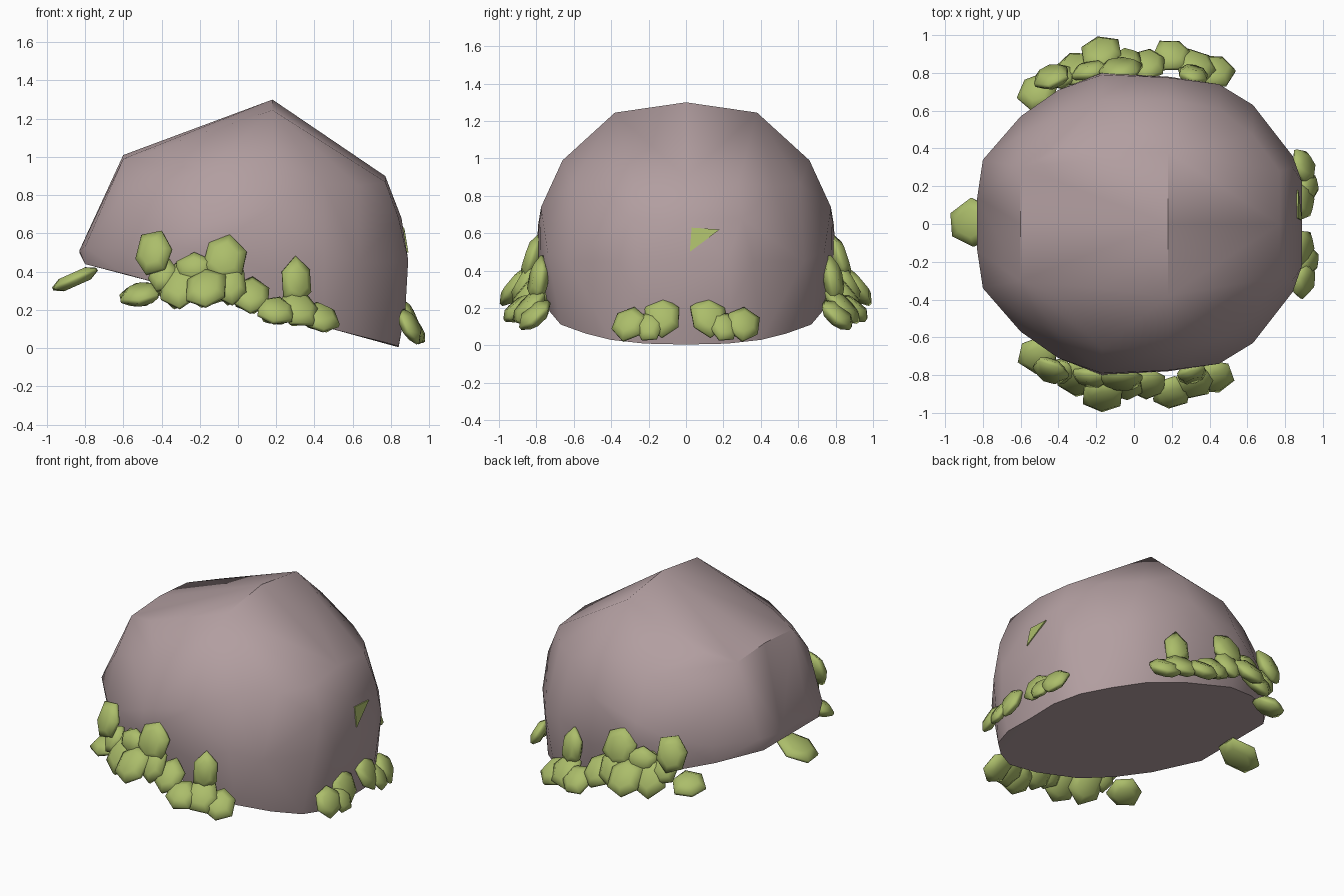
import bpy, bmesh, math, random
from mathutils import Vector, Matrix

if "Cube" in bpy.data.objects:
    bpy.data.objects.remove(bpy.data.objects["Cube"])


def material(name, colour):
    m = bpy.data.materials.new(name)
    m.diffuse_color = (*colour, 1)
    m.use_nodes = True
    m.node_tree.nodes["Principled BSDF"].inputs["Base Color"].default_value = m.diffuse_color
    return m


stone = material("mauve stone", (0.445, 0.342, 0.352))
green = material("leaf green", (0.41, 0.51, 0.145))


def finish(bm, name, mat, angle):
    bmesh.ops.recalc_face_normals(bm, faces=bm.faces)
    me = bpy.data.meshes.new(name)
    bm.to_mesh(me)
    bm.free()
    me.materials.append(mat)
    ob = bpy.data.objects.new(name, me)
    bpy.context.collection.objects.link(ob)
    bpy.ops.object.select_all(action='DESELECT')
    ob.select_set(True)
    bpy.context.view_layer.objects.active = ob
    bpy.ops.object.shade_smooth_by_angle(angle=math.radians(angle))
    return ob


# Boulder: hull of half cross-sections (x: [(y, z), ...]) mirrored in y
sections = {
    -0.83: [(0, 0.50), (0.14, 0.51)],
    -0.80: [(0.34, 0.53), (0.30, 0.44), (0, 0.44)],
    -0.60: [(0, 1.01), (0.30, 0.99), (0.47, 0.80), (0.57, 0.52), (0.54, 0.39)],
    -0.40: [(0.38, 1.04), (0.58, 0.86), (0.71, 0.55), (0.66, 0.335)],
    -0.17: [(0.80, 0.50), (0.79, 0.65), (0.66, 0.93), (0.74, 0.275)],
    0.18: [(0, 1.30), (0.38, 1.245), (0.66, 0.99), (0.775, 0.74),
           (0.78, 0.40), (0.73, 0.183)],
    0.45: [(0.74, 0.50), (0.61, 0.86), (0.67, 0.112)],
    0.63: [(0.63, 0.45), (0.47, 0.85), (0.54, 0.065)],
    0.77: [(0, 0.90), (0.28, 0.87), (0.40, 0.03)],
    0.84: [(0, 0.005), (0.22, 0.01), (0.36, 0.45), (0.30, 0.68)],
    0.855: [(0, 0.68)],
    0.89: [(0, 0.48), (0.22, 0.46)],
    0.875: [(0, 0.20), (0.24, 0.20)],
}
bm = bmesh.new()
for x, pts in sections.items():
    for y, z in pts:
        for s in ((1,) if y == 0 else (1, -1)):
            bm.verts.new((x, s * y, z))
bmesh.ops.convex_hull(bm, input=bm.verts)
bmesh.ops.delete(bm, geom=[v for v in bm.verts if not v.link_faces], context='VERTS')
bmesh.ops.dissolve_limit(bm, angle_limit=math.radians(2), verts=bm.verts, edges=bm.edges)
finish(bm, "boulder", stone, 36)


# Leaf pad: uneven hexagon, domed on both faces, with its root reaching the stone
def add_pad(bm, loc, heading, tilt, w, l, t, root=0.0):
    a, k = math.radians(heading), math.radians(tilt)
    down = Vector((math.cos(a) * math.sin(k), math.sin(a) * math.sin(k), -math.cos(k)))
    side = Vector((math.sin(a), -math.cos(a), 0))
    frame = Matrix((side, down, side.cross(down))).transposed()
    n, off = 6, random.uniform(0, 1)
    radii = [random.uniform(0.98, 1.18) for _ in range(n)]
    rings = []
    for scale, h in ((0.6, -0.5), (1, -0.12), (1, 0.12), (0.6, 0.5)):
        ring = []
        for i in range(n):
            b = 2 * math.pi * (i + off) / n
            r = radii[i] * scale / 2
            y = l * r * math.sin(b)
            if y < 0:
                y *= 1 + root
            p = Vector((w * r * math.cos(b), y, h * t))
            ring.append(bm.verts.new(Vector(loc) + frame @ p))
        rings.append(ring)
    for lo, hi in zip(rings, rings[1:]):
        for i in range(n):
            j = (i + 1) % n
            bm.faces.new((lo[i], lo[j], hi[j], hi[i]))
    bm.faces.new(rings[0][::-1])
    bm.faces.new(rings[-1])


# Side foliage on the front, mirrored to the back: x, y, z, tilt, width, length
side_pads = [
    (-0.44, 0.78, 0.49, 20, 0.20, 0.22),
    (-0.51, 0.70, 0.28, 65, 0.21, 0.19),
    (-0.39, 0.78, 0.38, 30, 0.14, 0.17),
    (-0.30, 0.82, 0.33, 35, 0.21, 0.26),
    (-0.23, 0.81, 0.41, 15, 0.20, 0.14),
    (-0.07, 0.82, 0.46, 18, 0.21, 0.23),
    (-0.17, 0.91, 0.31, 40, 0.22, 0.24),
    (-0.04, 0.86, 0.33, 30, 0.17, 0.22),
    (0.07, 0.85, 0.27, 40, 0.20, 0.20),
    (0.31, 0.79, 0.34, 10, 0.16, 0.22),
    (0.20, 0.90, 0.19, 50, 0.20, 0.18),
    (0.32, 0.84, 0.20, 42, 0.21, 0.20),
    (0.43, 0.81, 0.16, 48, 0.19, 0.19),
]
for s, name in ((-1, "front_foliage"), (1, "back_foliage")):
    random.seed(4)
    bm = bmesh.new()
    for x, y, z, tilt, w, l in side_pads:
        heading = math.degrees(math.atan2(s * y, x * 0.7))
        add_pad(bm, (x, s * y, z), heading, tilt, w, l, 0.085, 0.15)
    finish(bm, name, green, 62)

# Right end foliage: pads either side of the middle
bm = bmesh.new()
for s in (-1, 1):
    random.seed(7)
    add_pad(bm, (0.90, s * 0.305, 0.115), s * 18, 28, 0.19, 0.19, 0.07)
    add_pad(bm, (0.895, s * 0.125, 0.15), s * 6, 24, 0.20, 0.22, 0.07)
    add_pad(bm, (0.925, s * 0.20, 0.10), s * 10, 30, 0.14, 0.16, 0.06)
finish(bm, "right_foliage", green, 62)

# Left end pad, jutting out almost flat
bm = bmesh.new()
add_pad(bm, (-0.855, 0, 0.36), 180, 66, 0.24, 0.27, 0.07)
finish(bm, "left_leaf", green, 62)

# Small green chip showing through the right face
bm = bmesh.new()
tri = [(0.891, 0.02, 0.50), (0.868, 0.03, 0.63), (0.871, 0.18, 0.62)]
outer = [bm.verts.new(p) for p in tri]
inner = [bm.verts.new((x - 0.009, y, z)) for x, y, z in tri]
bm.faces.new(outer)
bm.faces.new(inner[::-1])
for i in range(3):
    j = (i + 1) % 3
    bm.faces.new((outer[i], outer[j], inner[j], inner[i]))
finish(bm, "leaf_chip", green, 35)
